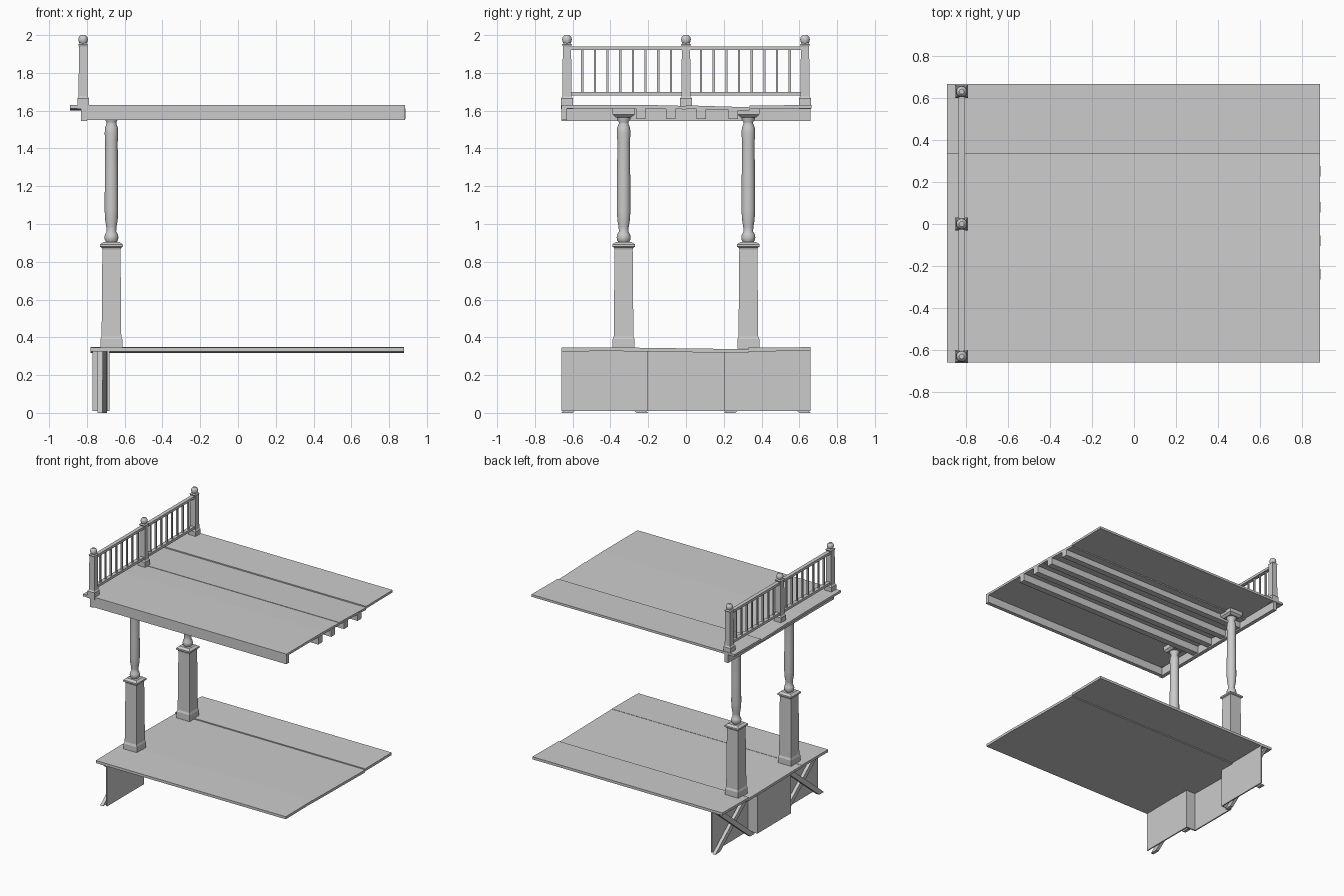
import bpy, bmesh, math
from mathutils import Matrix, Vector

cube = bpy.data.objects.get("Cube")
if cube:
    bpy.data.objects.remove(cube, do_unlink=True)

grey = bpy.data.materials.new("plain grey")
grey.use_nodes = True
GREY = (0.6, 0.6, 0.6, 1)
grey.diffuse_color = GREY
grey.node_tree.nodes["Principled BSDF"].inputs["Base Color"].default_value = GREY


def finish(name, bm, smooth=False):
    bmesh.ops.recalc_face_normals(bm, faces=bm.faces[:])
    mesh = bpy.data.meshes.new(name)
    bm.to_mesh(mesh)
    bm.free()
    mesh.materials.append(grey)
    obj = bpy.data.objects.new(name, mesh)
    bpy.context.collection.objects.link(obj)
    if smooth:
        bpy.ops.object.select_all(action='DESELECT')
        obj.select_set(True)
        bpy.context.view_layer.objects.active = obj
        bpy.ops.object.shade_smooth_by_angle(angle=math.radians(40))
    return obj


def add_box(bm, x, y, z):
    """Box from three (low, high) ranges."""
    lo, hi = Vector((x[0], y[0], z[0])), Vector((x[1], y[1], z[1]))
    m = Matrix.Translation((lo + hi) / 2) @ Matrix.Diagonal((hi - lo).to_4d())
    bmesh.ops.create_cube(bm, size=1, matrix=m)


def add_stack(bm, x, y, profile, sides, turn=0.0):
    """Stack of rings from (radius, height) points, capped at both ends."""
    rings = []
    for r, z in profile:
        angles = [turn + math.tau * i / sides for i in range(sides)]
        rings.append([bm.verts.new((x + r * math.cos(a), y + r * math.sin(a), z)) for a in angles])
    for a, b in zip(rings, rings[1:]):
        for i in range(sides):
            j = (i + 1) % sides
            bm.faces.new((a[i], a[j], b[j], b[i]))
    bm.faces.new(rings[0][::-1])
    bm.faces.new(rings[-1])


def add_square_stack(bm, x, y, profile):
    """Same with square rings, sized by half width."""
    add_stack(bm, x, y, [(h * math.sqrt(2), z) for h, z in profile], 4, math.pi / 4)


def add_panel(bm, x, outline, thick):
    """Floor panel: a (y, z) top line run along x."""
    line = outline + [(y, z - thick) for y, z in reversed(outline)]
    verts = [bm.verts.new((x[0], y, z)) for y, z in line]
    face = bm.faces.new(verts)
    moved = bmesh.ops.extrude_face_region(bm, geom=[face])["geom"]
    bmesh.ops.translate(bm, vec=(x[1] - x[0], 0, 0),
                        verts=[v for v in moved if isinstance(v, bmesh.types.BMVert)])


# Lower floor of lapped panels
bm = bmesh.new()
for outline in ([(-0.66, 0.345), (-0.33, 0.348)],
                [(-0.33, 0.346), (0.33, 0.337)],
                [(0.33, 0.345), (0.66, 0.348)]):
    add_panel(bm, (-0.78, 0.88), outline, 0.02)
finish("lower_floor", bm)

# Upper floor of lapped panels
bm = bmesh.new()
for outline in ([(-0.66, 0.0), (-0.2, 0.0), (0, -0.005)],
                [(0, -0.002), (0.335, -0.012)],
                [(0.335, -0.003), (0.665, 0.0)]):
    add_panel(bm, (-0.89, 0.885), [(y, z + 1.63) for y, z in outline], 0.018)
finish("upper_floor", bm)

# Fascia boards on the post end and the front edge
bm = bmesh.new()
add_box(bm, (-0.83, -0.80), (-0.66, 0.66), (1.545, 1.612))
add_box(bm, (-0.83, 0.885), (-0.66, -0.63), (1.55, 1.612))
finish("fascia", bm)

# Joists under the upper floor
bm = bmesh.new()
for y in (-0.24, -0.08, 0.08, 0.25):
    add_box(bm, (-0.80, 0.887), (y - 0.025, y + 0.025), (1.555, 1.612))
finish("joists", bm)

# Two columns: square pedestal, turned shaft, square capital
PEDESTAL = [(0.058, 0.34), (0.058, 0.39), (0.052, 0.405), (0.048, 0.865), (0.052, 0.875),
            (0.060, 0.88), (0.060, 0.892), (0.042, 0.905)]
SHAFT = [(0.026, 0.90), (0.035, 0.915), (0.037, 0.93), (0.034, 0.945), (0.025, 0.96),
         (0.027, 0.985), (0.033, 1.02), (0.036, 1.07), (0.035, 1.25), (0.033, 1.43),
         (0.036, 1.48), (0.034, 1.51), (0.026, 1.53), (0.026, 1.54), (0.036, 1.555), (0.036, 1.575)]
CAPITAL = [(0.042, 1.565), (0.058, 1.58), (0.058, 1.612)]
for side, y in (("front", -0.33), ("back", 0.33)):
    bm = bmesh.new()
    add_square_stack(bm, -0.67, y, PEDESTAL)
    finish(side + "_pedestal", bm)
    bm = bmesh.new()
    add_stack(bm, -0.67, y, SHAFT, 20)
    finish(side + "_column_shaft", bm, smooth=True)
    bm = bmesh.new()
    add_square_stack(bm, -0.67, y, CAPITAL)
    finish(side + "_capital", bm)

# Railing posts with round finials
POST = [(0.031, 1.61), (0.031, 1.665), (0.024, 1.675), (0.022, 1.94), (0.026, 1.95), (0.018, 1.957)]
FINIAL = [(0.015, 1.95), (0.022, 1.962), (0.026, 1.977), (0.022, 1.991), (0.012, 2.0)]
RAIL_X = -0.82
posts, finials = bmesh.new(), bmesh.new()
for y in (-0.63, 0, 0.63):
    add_square_stack(posts, RAIL_X, y, POST)
    add_stack(finials, RAIL_X, y, FINIAL, 16)
finish("railing_posts", posts)
finish("post_finials", finials, smooth=True)

# Rails and balusters
rails, balusters = bmesh.new(), bmesh.new()
for z in (1.68, 1.92):
    add_box(rails, (RAIL_X - 0.015, RAIL_X + 0.015), (-0.62, 0.62), (z, z + 0.02))
for side in (-1, 1):
    for i in range(8):
        y = side * (0.08 + i * 0.067)
        add_box(balusters, (RAIL_X - 0.006, RAIL_X + 0.006), (y - 0.006, y + 0.006), (1.695, 1.925))
finish("rails", rails)
finish("balusters", balusters)

# Skirt: forward middle panel, set back side panels, and returns between
bm = bmesh.new()
add_box(bm, (-0.77, -0.76), (-0.21, 0.21), (0.01, 0.33))
for side in (-1, 1):
    add_box(bm, (-0.69, -0.68), sorted((side * 0.2, side * 0.66)), (0.01, 0.33))
    add_box(bm, (-0.77, -0.68), sorted((side * 0.2, side * 0.21)), (0.01, 0.33))
finish("skirt_panels", bm)

# Crossed braces in each side bay
bm = bmesh.new()
for side in (-1, 1):
    for lean, x in ((-1, -0.705), (1, -0.73)):
        ends = [(side * 0.43 - lean * 0.2, 0.0), (side * 0.43 + lean * 0.2, 0.325)]
        corners = [(ends[0][0] - 0.03, 0), (ends[0][0] + 0.03, 0),
                   (ends[1][0] + 0.03, 0.325), (ends[1][0] - 0.03, 0.325)]
        face = bm.faces.new([bm.verts.new((x - 0.0125, y, z)) for y, z in corners])
        moved = bmesh.ops.extrude_face_region(bm, geom=[face])["geom"]
        bmesh.ops.translate(bm, vec=(0.025, 0, 0),
                            verts=[v for v in moved if isinstance(v, bmesh.types.BMVert)])
finish("cross_braces", bm)
